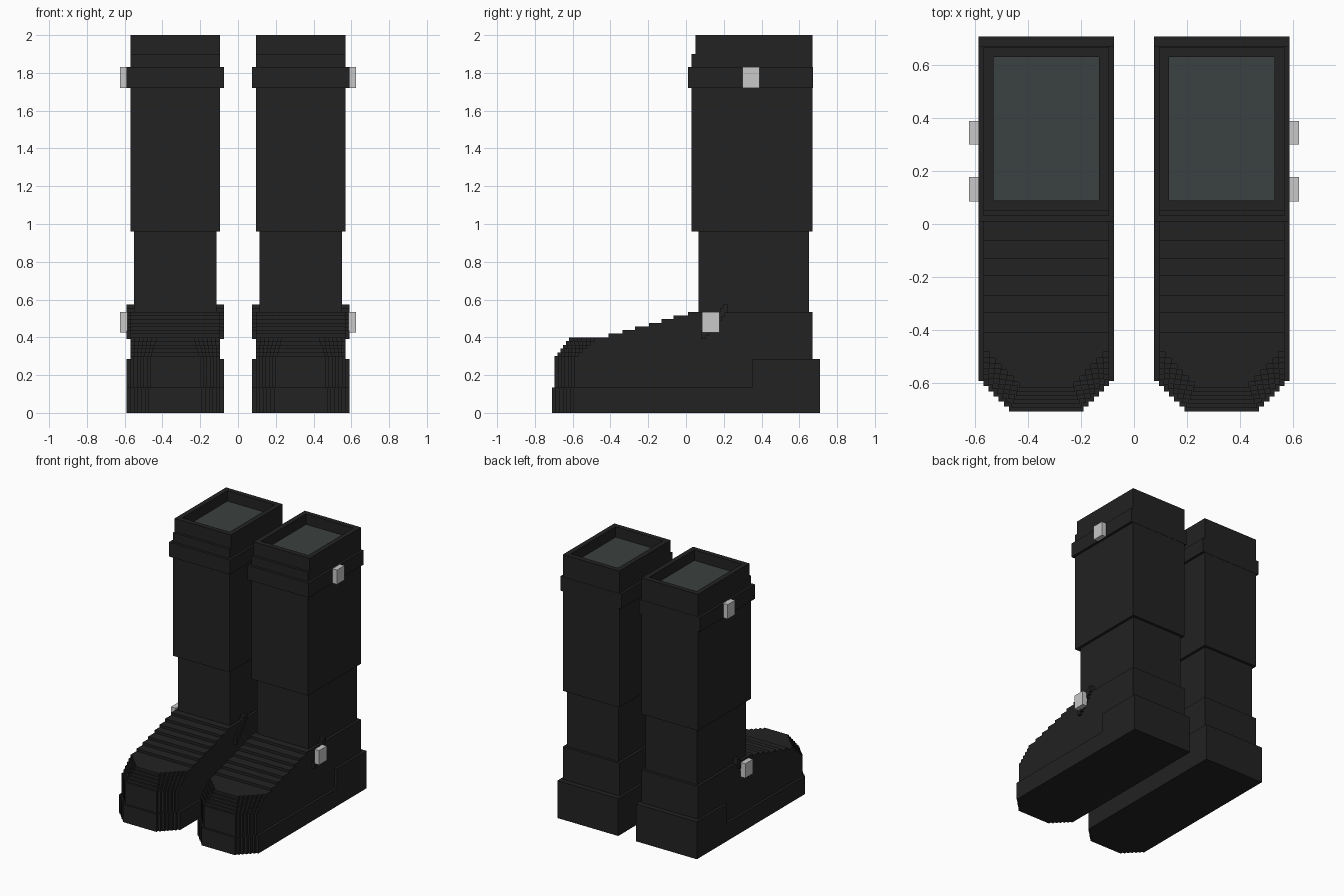
import bpy
import bmesh
from mathutils import Vector

if "Cube" in bpy.data.objects:
    bpy.data.objects.remove(bpy.data.objects["Cube"], do_unlink=True)


def material(name, color):
    mat = bpy.data.materials.new(name)
    mat.use_nodes = True
    mat.diffuse_color = (*color, 1)
    bsdf = next(n for n in mat.node_tree.nodes if n.type == 'BSDF_PRINCIPLED')
    bsdf.inputs["Base Color"].default_value = (*color, 1)
    bsdf.inputs["Roughness"].default_value = 0.8
    return mat


BLACK = material("black leather", (0.016, 0.016, 0.016))
LINING = material("grey lining", (0.044, 0.053, 0.052))
METAL = material("light metal", (0.58, 0.58, 0.58))

CENTRE = 0.332      # distance of each boot from the middle
SOLE_HALF = 0.257
BODY_HALF = 0.238


def finish(bm, name, side, mats):
    """Store the mesh, mirrored for the right boot."""
    if side < 0:
        bmesh.ops.scale(bm, vec=(-1, 1, 1), verts=bm.verts)
    bmesh.ops.recalc_face_normals(bm, faces=bm.faces)
    mesh = bpy.data.meshes.new(name)
    bm.to_mesh(mesh)
    bm.free()
    for mat in mats:
        mesh.materials.append(mat)
    prefix = "left_" if side > 0 else "right_"
    obj = bpy.data.objects.new(prefix + name, mesh)
    bpy.context.collection.objects.link(obj)


def add_box(bm, x, y, z):
    verts = bmesh.ops.create_cube(bm, size=1)["verts"]
    for v in verts:
        v.co = Vector([(a + b) / 2 + c * (b - a) for (a, b), c in zip((x, y, z), v.co)])


def add_prism(bm, points, offset):
    """Extrude a flat outline along the offset."""
    face = bm.faces.new([bm.verts.new(p) for p in points])
    ext = bmesh.ops.extrude_face_region(bm, geom=[face], use_keep_orig=True)["geom"]
    bmesh.ops.translate(bm, vec=offset, verts=[g for g in ext if isinstance(g, bmesh.types.BMVert)])


def span(half):
    return (CENTRE - half, CENTRE + half)


def box(name, side, x, y, z, mat=BLACK):
    bm = bmesh.new()
    add_box(bm, x, y, z)
    finish(bm, name, side, [mat])


def stepped_plan(half, front, back, reach, z, steps=7):
    """Outline whose front corners are cut off in small steps along a diagonal."""
    run = half - (reach + front)
    corner = [(half, back)]
    for i in range(steps):
        x = half - run * i / steps
        y = front + run * (steps - 1 - i) / steps
        corner += [(x, y), (x - run / steps, y)]
    outline = corner + [(-x, y) for x, y in reversed(corner)]
    return [(CENTRE + x, y, z) for x, y in outline]


def sole(side):
    bm = bmesh.new()
    add_prism(bm, stepped_plan(SOLE_HALF, -0.71, 0.35, 0.832, 0), (0, 0, 0.135))
    finish(bm, "sole", side, [BLACK])
    box("heel", side, span(SOLE_HALF), (0.35, 0.71), (0, 0.285))


def toe_cap(side):
    bm = bmesh.new()
    for k in range(6):
        bottom = 0.135 if k == 0 else 0.28 + 0.02 * k
        top = 0.3 + 0.02 * k
        plan = stepped_plan(BODY_HALF, -0.695 + 0.015 * k, -0.45, 0.81 - 0.022 * k, bottom)
        add_prism(bm, plan, (0, 0, top - bottom))
    finish(bm, "toe_cap", side, [BLACK])


def instep(side):
    # Stairs rising from the toe to the ankle
    bm = bmesh.new()
    edges = [-0.46, -0.41, -0.335, -0.27, -0.195, -0.13, -0.065, 0.01]
    profile = [(0.67, 0.135), (-0.46, 0.135)]
    for i, y in enumerate(edges):
        z = 0.4 + 0.0193 * i
        if i:
            profile.append((y, z - 0.0193))
        profile.append((y, z))
    profile.append((0.67, 0.535))
    x0, x1 = span(BODY_HALF)
    add_prism(bm, [(x0, y, z) for y, z in profile], (x1 - x0, 0, 0))
    finish(bm, "foot", side, [BLACK])


def ankle_strap(side):
    # Narrow diagonal strap in small steps
    bm = bmesh.new()
    for i in range(8):
        y = 0.08 + 0.0165 * i
        z = 0.39 + 0.02 * i
        add_box(bm, span(SOLE_HALF), (y, y + 0.025), (z, z + 0.045))
    finish(bm, "ankle_strap", side, [BLACK])


def collar(side):
    # Rim with a sunken lining
    bm = bmesh.new()
    add_box(bm, span(BODY_HALF), (0.05, 0.67), (1.9, 2.0))
    bm.normal_update()
    top = max(bm.faces, key=lambda f: f.calc_center_median().z)
    bmesh.ops.inset_individual(bm, faces=[top], thickness=0.054, depth=0)
    bmesh.ops.inset_individual(bm, faces=[top], thickness=0, depth=-0.08)
    top.material_index = 1
    finish(bm, "collar", side, [BLACK, LINING])


for side in (1, -1):
    sole(side)
    toe_cap(side)
    instep(side)
    ankle_strap(side)
    box("ankle", side, span(0.218), (0.065, 0.65), (0.535, 0.96))
    box("shaft", side, span(BODY_HALF), (0.03, 0.67), (0.96, 1.9))
    box("top_strap", side, span(SOLE_HALF), (0.01, 0.672), (1.72, 1.83))
    collar(side)
    box("top_buckle", side, (0.585, 0.625), (0.3, 0.39), (1.72, 1.83), METAL)
    box("ankle_buckle", side, (0.585, 0.625), (0.085, 0.178), (0.425, 0.535), METAL)
